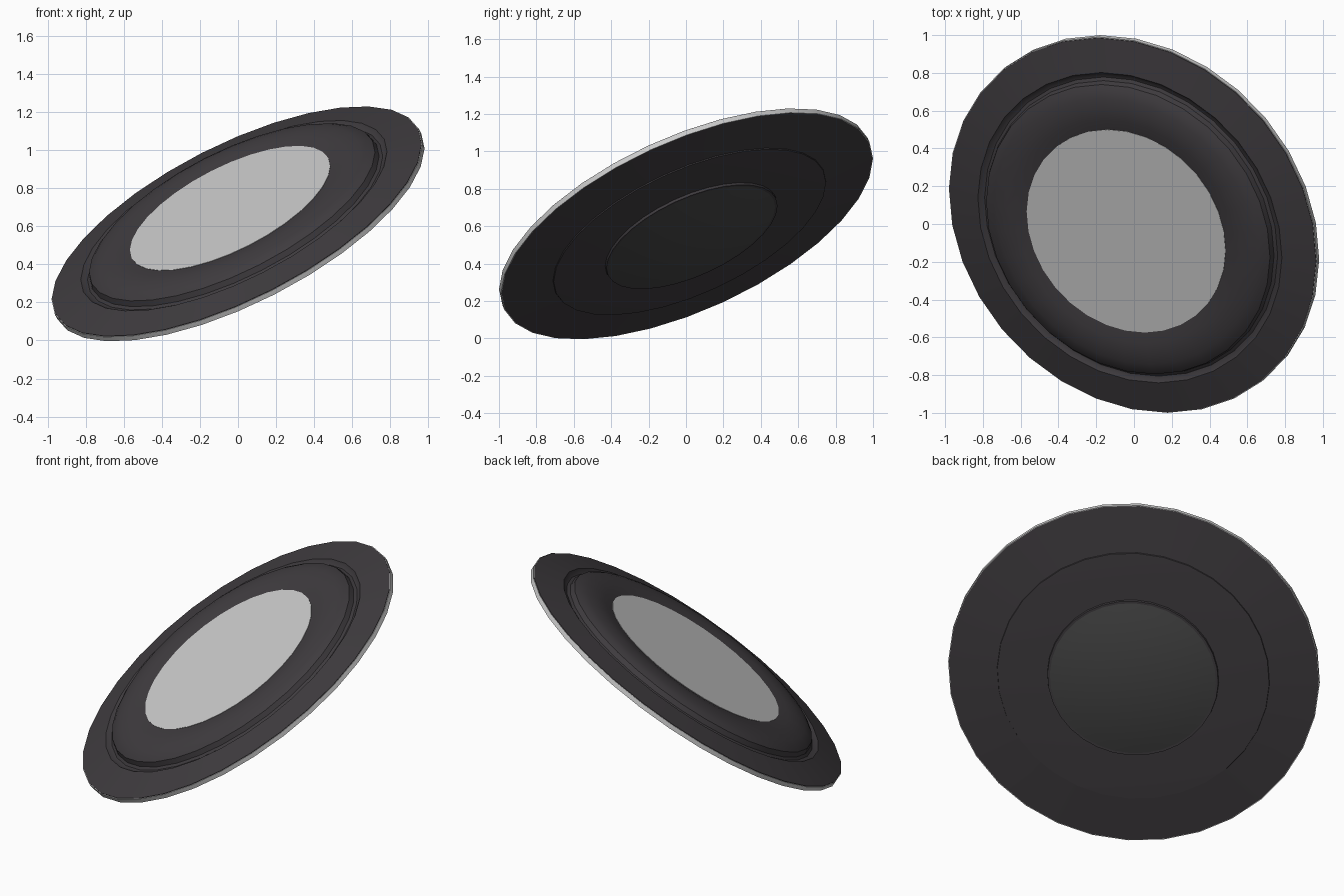
import bpy, bmesh, math
from mathutils import Vector, Matrix

if "Cube" in bpy.data.objects:
    bpy.data.objects.remove(bpy.data.objects["Cube"])

SIDES = 32

# Frame of the tilted disc: face normal, and a vertex towards +y
n = Vector((-0.42, -0.377, 0.825)).normalized()
v = (Vector((0, 1, 0)) - n * n.y).normalized()
u = v.cross(n)
FRAME = Matrix.Translation((0, 0, 0.613)) @ Matrix((u, v, n)).transposed().to_4x4()


def material(name, rgb):
    m = bpy.data.materials.new(name)
    m.diffuse_color = (*rgb, 1)
    m.use_nodes = True
    m.node_tree.nodes["Principled BSDF"].inputs["Base Color"].default_value = m.diffuse_color
    return m


rubber = material("dark_rubber", (0.05, 0.045, 0.05))
plastic = material("dark_plastic", (0.06, 0.06, 0.06))


def lathe(name, profile, mat=None, closed=False):
    """Spin (radius, height) points round the disc axis."""
    bm = bmesh.new()
    rings = []
    for r, h in profile:
        if r == 0:
            rings.append([bm.verts.new((0, 0, h))] * SIDES)
        else:
            rings.append([bm.verts.new((r * math.cos(a), r * math.sin(a), h))
                          for a in (2 * math.pi * i / SIDES for i in range(SIDES))])
    pairs = list(zip(rings, rings[1:]))
    if closed:
        pairs.append((rings[-1], rings[0]))
    for a, b in pairs:
        for i in range(SIDES):
            j = (i + 1) % SIDES
            bm.faces.new(list(dict.fromkeys((a[i], a[j], b[j], b[i]))))
    bmesh.ops.recalc_face_normals(bm, faces=bm.faces)
    bm.transform(FRAME)
    me = bpy.data.meshes.new(name)
    bm.to_mesh(me)
    bm.free()
    ob = bpy.data.objects.new(name, me)
    bpy.context.collection.objects.link(ob)
    if mat:
        me.materials.append(mat)
    bpy.ops.object.select_all(action='DESELECT')
    ob.select_set(True)
    bpy.context.view_layer.objects.active = ob
    bpy.ops.object.shade_smooth_by_angle(angle=math.radians(30))
    return ob


# Outer flange with groove, raised inner bulge and a shallow conical back
lathe("dish_body", [
    (0.58, 0.098), (0.64, 0.109), (0.70, 0.112), (0.76, 0.104), (0.80, 0.092),
    (0.828, 0.075), (0.838, 0.045), (0.855, 0.036), (0.872, 0.04), (0.887, 0.052),
    (1.07, 0.016), (1.07, -0.014), (0.788, -0.048), (0.786, -0.054),
    (0.49, -0.072), (0.47, -0.072)], rubber)

# Light strip around the outer edge
lathe("edge_trim", [(1.066, 0.013), (1.074, 0.013), (1.074, -0.014), (1.066, -0.014)],
      closed=True)

# Flat light disc in the middle of the front
lathe("front_disc", [(0, 0.1), (0.58, 0.1), (0.58, 0.095)])

# Raised ring and convex cap on the back
lathe("back_ring", [(0.497, -0.066), (0.494, -0.085), (0.478, -0.085), (0.478, -0.066)],
      rubber, closed=True)
dome = [(0.48 * math.sin(t), -0.085 - 0.06 * math.cos(t))
        for t in (math.pi / 2 * i / 8 for i in range(9))]
lathe("back_cap", [(0.48 * i / 8, -0.14 + 0.055 * (i / 8) ** 2) for i in range(9)], plastic)
